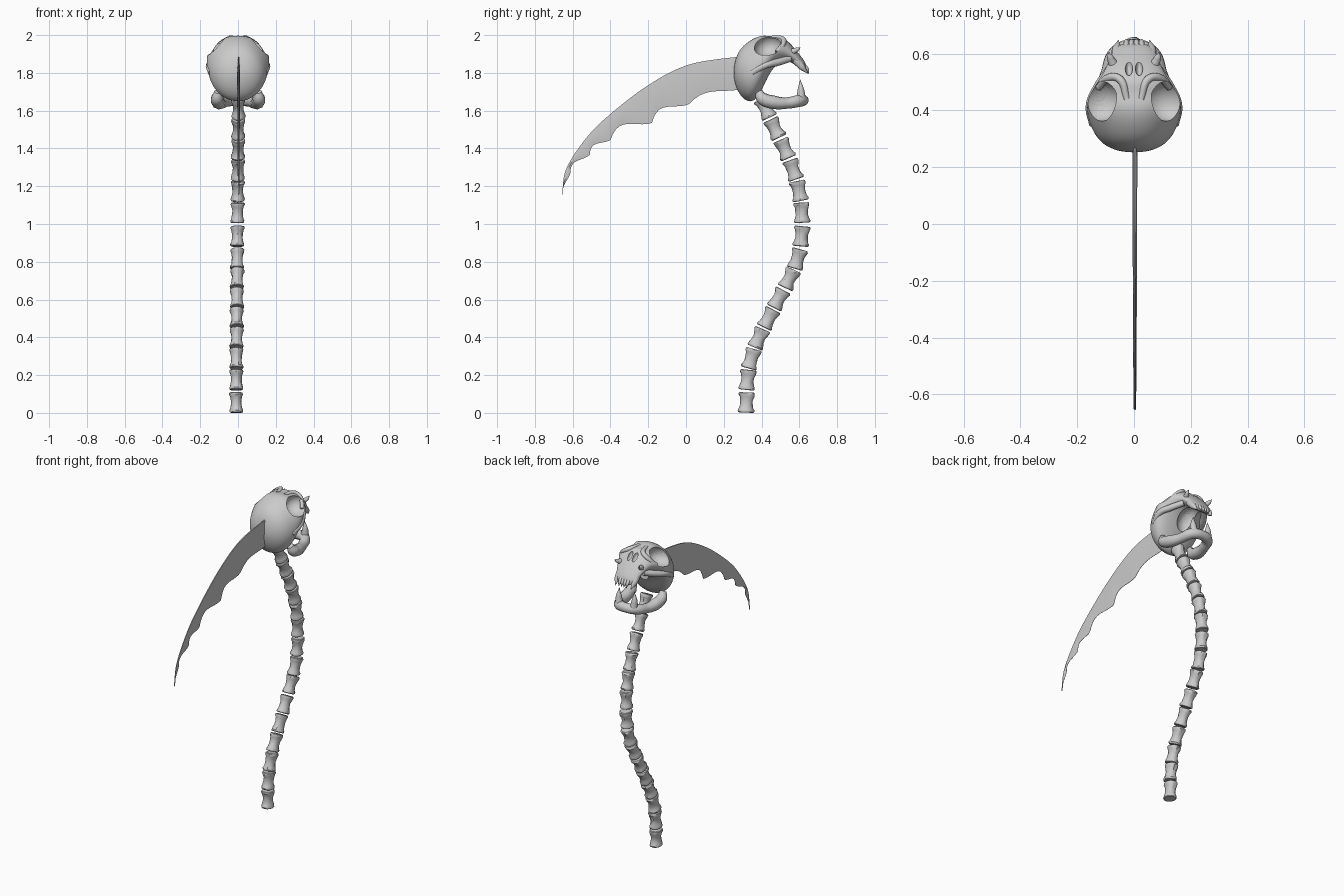
import bpy, bmesh, math, random
from mathutils import Vector, Matrix

if "Cube" in bpy.data.objects:
    bpy.data.objects.remove(bpy.data.objects["Cube"])

random.seed(4)


def loft(name, rings, angle=40):
    """Closed rings of equal size, skinned together and capped."""
    bm = bmesh.new()
    vs = [[bm.verts.new(p) for p in r] for r in rings]
    n = len(rings[0])
    for a, b in zip(vs, vs[1:]):
        for i in range(n):
            j = (i + 1) % n
            bm.faces.new((a[i], a[j], b[j], b[i]))
    bm.faces.new(vs[0])
    bm.faces.new(vs[-1])
    bmesh.ops.recalc_face_normals(bm, faces=bm.faces)
    me = bpy.data.meshes.new(name)
    bm.to_mesh(me)
    bm.free()
    ob = bpy.data.objects.new(name, me)
    bpy.context.collection.objects.link(ob)
    smooth(ob, angle)
    return ob


def smooth(ob, angle):
    bpy.ops.object.select_all(action='DESELECT')
    ob.select_set(True)
    bpy.context.view_layer.objects.active = ob
    bpy.ops.object.shade_smooth_by_angle(angle=math.radians(angle))


def tube(name, pts):
    """Smooth tapered tube through (x, y, z, radius) points."""
    cu = bpy.data.curves.new(name, 'CURVE')
    cu.dimensions = '3D'
    cu.bevel_depth = 1
    cu.bevel_resolution = 3
    cu.resolution_u = 6
    cu.use_fill_caps = True
    sp = cu.splines.new('BEZIER')
    sp.bezier_points.add(len(pts) - 1)
    for bp, p in zip(sp.bezier_points, pts):
        bp.co = p[:3]
        bp.radius = p[3]
        bp.handle_left_type = bp.handle_right_type = 'AUTO'
    ob = bpy.data.objects.new(name, cu)
    bpy.context.collection.objects.link(ob)
    bpy.ops.object.select_all(action='DESELECT')
    ob.select_set(True)
    bpy.context.view_layer.objects.active = ob
    bpy.ops.object.convert(target='MESH')
    smooth(bpy.context.object, 50)


def catmull(p, i, t):
    a, b, c, d = (Vector(p[max(0, min(len(p) - 1, k))]) for k in (i - 1, i, i + 1, i + 2))
    return 0.5 * (2 * b + (c - a) * t + (2 * a - 5 * b + 4 * c - d) * t * t
                  + (3 * b - a - 3 * c + d) * t ** 3)


# Blade: smooth back, scalloped cutting edge, thin diamond section
back = [(.30, 1.888), (.02, 1.845), (-.20, 1.735), (-.42, 1.565),
        (-.54, 1.44), (-.635, 1.29), (-.655, 1.16)]
cusps = [(.30, 1.715), (.016, 1.635), (-.18, 1.535), (-.40, 1.445),
         (-.51, 1.365), (-.612, 1.268), (-.65, 1.155)]
bulges = [.033, .046, .05, .03, .028, .012]
rings = []
for i, bulge in enumerate(bulges):
    d = (Vector(cusps[i + 1]) - Vector(cusps[i])).normalized()
    up = Vector((d.y, -d.x))
    for k in range(10 + (i == 5)):
        t = k / 10
        top = catmull(back, i, t)
        low = Vector(cusps[i]).lerp(Vector(cusps[i + 1]), t)
        low += up * bulge * math.sin(math.pi * t ** 1.6)
        mid = top.lerp(low, .45)
        w = .009 * (1 - .6 * (i + t) / 6)
        rings.append([(x + .003, p.x, p.y) for x, p in
                      ((-.4 * w, top), (-w, mid), (-.1 * w, low),
                       (.1 * w, low), (w, mid), (.4 * w, top))])
loft("blade", rings, 30)

# Spine handle: chain of waisted vertebrae following an S curve
path = [(.32, .055), (.325, .175), (.345, .287), (.385, .395), (.437, .50),
        (.49, .603), (.547, .71), (.59, .815), (.612, .935), (.613, 1.06),
        (.598, 1.175), (.567, 1.287), (.522, 1.397), (.47, 1.505), (.42, 1.612)]
spool = [(-.5, .88), (-.47, .98), (-.40, 1), (-.28, .86), (-.1, .76),
         (.1, .76), (.28, .85), (.40, 1), (.47, .98), (.5, .88)]
for i, (y, z) in enumerate(path):
    a, b = path[max(0, i - 1)], path[min(len(path) - 1, i + 1)]
    tan = Vector((0, b[0] - a[0], b[1] - a[1])).normalized()
    nor = Vector((0, tan.z, -tan.y))
    cx = -.010 + .012 * i / 14
    tilt = random.uniform(-.05, .05)
    rings = []
    for t, s in spool:
        ring = []
        for k in range(20):
            ang = math.tau * k / 20
            r = s * (1 + (random.uniform(-.06, .06) if abs(t) < .45 else 0))
            u, v = math.cos(ang) * r * .037, math.sin(ang) * r * .043
            # bony process on the outer side near the top plate
            if v > 0:
                v += .008 * math.exp(-((t - .25) / .15) ** 2) * abs(math.sin(2 * ang))
            ring.append(Vector((cx + u + tilt * t * .1, y, z)) + nor * v + tan * t * .107)
        rings.append(ring)
    loft(f"vertebra_{i + 1}", rings, 35)

# Skull: sections (y, top z, bottom z, half width) from back of head to snout
sections = [(.252, 1.82, 1.78, .03), (.265, 1.89, 1.72, .085), (.295, 1.94, 1.665, .128),
            (.34, 1.975, 1.638, .153), (.38, 1.995, 1.665, .165), (.42, 2.002, 1.75, .17),
            (.46, 1.99, 1.82, .158), (.50, 1.995, 1.852, .13), (.54, 1.97, 1.86, .105),
            (.58, 1.925, 1.84, .088), (.615, 1.88, 1.812, .072), (.637, 1.85, 1.80, .05)]
rings = []
for y, top, bot, w in sections:
    c, h = (top + bot) / 2, (top - bot) / 2
    rings.append([(w * math.cos(math.tau * k / 20), y, c + h * math.sin(math.tau * k / 20))
                  for k in range(20)])
skull = loft("skull", rings, 40)
sub = skull.modifiers.new("round", 'SUBSURF')
sub.levels = sub.render_levels = 2


def carve(name, loc, rad, rot=(0, 0, 0)):
    bpy.ops.mesh.primitive_uv_sphere_add(segments=32, ring_count=16, location=loc, rotation=rot)
    c = bpy.context.object
    c.name = name
    c.scale = rad
    c.hide_render = True
    c.hide_set(True)
    m = skull.modifiers.new(name, 'BOOLEAN')
    m.operation = 'DIFFERENCE'
    m.solver = 'EXACT'
    m.object = c


# Hollows: eye sockets, nose, mouth
for s in (-1, 1):
    carve("eye_socket_cutter", (s * .118, .432, 1.945), (.078, .072, .062), (math.radians(25), 0, s * -.3))
    carve("nostril_cutter", (s * .018, .555, 1.965), (.014, .035, .03), (-.6, 0, 0))
carve("mouth_cutter", (0, .51, 1.79), (.068, .085, .095))
bpy.context.view_layer.objects.active = skull
for m in list(skull.modifiers):
    bpy.ops.object.modifier_apply(modifier=m.name)
for o in [o for o in bpy.data.objects if o.name.find("cutter") >= 0]:
    bpy.data.objects.remove(o)
smooth(skull, 40)

# Paired details: cheekbones, brows, snout spikes, fangs
for s, side in ((-1, "left"), (1, "right")):
    tube(f"cheekbone_{side}", [(s * .142, .35, 1.80, .016), (s * .152, .42, 1.84, .018),
                               (s * .125, .48, 1.855, .02), (s * .08, .55, 1.875, .018)])
    tube(f"brow_{side}", [(s * .025, .44, 1.985, .012), (s * .05, .51, 1.98, .014),
                          (s * .09, .515, 1.955, .014), (s * .125, .48, 1.91, .012)])
    tube(f"snout_spike_{side}", [(s * .072, .56, 1.91, .018), (s * .085, .59, 1.925, .011),
                                 (s * .088, .605, 1.935, .001)])
    tube(f"upper_fang_{side}", [(s * .058, .58, 1.87, .024), (s * .06, .615, 1.83, .018),
                                (s * .055, .648, 1.795, .001)])
    tube(f"lower_fang_{side}", [(s * .052, .61, 1.66, .026), (s * .056, .608, 1.71, .018),
                                (s * .054, .605, 1.765, .001)])
for k, x in enumerate((-.027, -.009, .009, .027)):
    tube(f"upper_tooth_{k + 1}", [(x, .62, 1.845, .012), (x, .642, 1.82, .009), (x, .65, 1.80, .002)])

# Lower jaw: one U-shaped bar with heavy rear ends
half = [(.105, .385, 1.70, .02), (.11, .405, 1.665, .034), (.105, .46, 1.645, .036),
        (.088, .53, 1.64, .03), (.058, .60, 1.652, .032)]
tube("lower_jaw", half + [(0, .62, 1.655, .03)] + [(-x, y, z, r) for x, y, z, r in reversed(half)])
